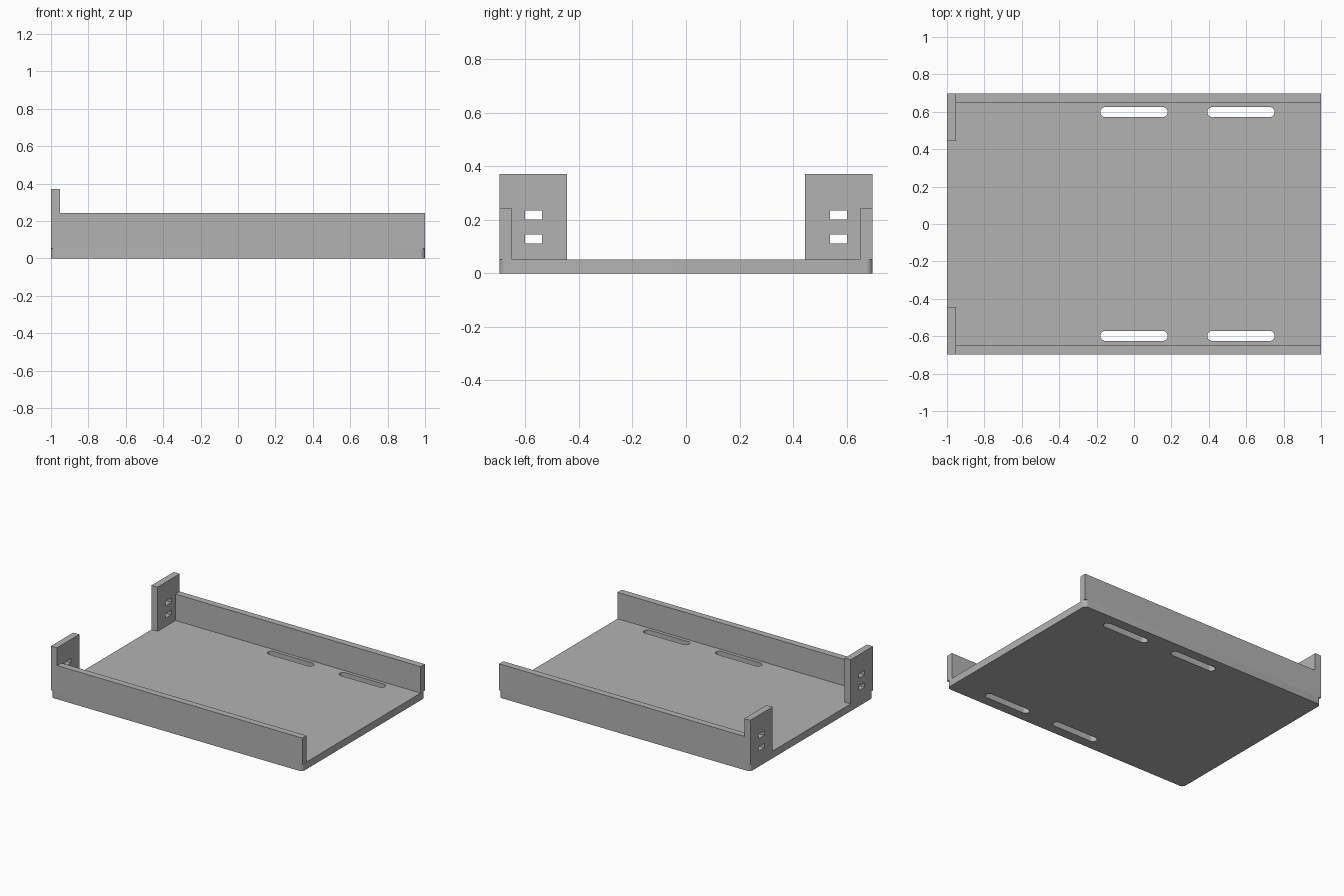
import bpy
import bmesh
from math import cos, sin, pi
from mathutils import Matrix, Vector

cube = bpy.data.objects.get("Cube")
if cube:
    bpy.data.objects.remove(cube, do_unlink=True)

# Overall sizes
HALF_X, HALF_Y = 1.0, 0.697
THICK = 0.052
WALL_TOP, TAB_TOP = 0.242, 0.37
WALL = 0.048
TAB_INNER = 0.445

grey = bpy.data.materials.new("light_grey")
grey.use_nodes = True
grey.diffuse_color = (0.45, 0.45, 0.45, 1)
grey.node_tree.nodes["Principled BSDF"].inputs["Base Color"].default_value = grey.diffuse_color


def rectangle(x0, x1, y0, y1, radius=0, steps=8):
    """Outline of a rectangle, with rounded corners if a radius is given."""
    if not radius:
        return [(x0, y0), (x1, y0), (x1, y1), (x0, y1)]
    centres = [(x1 - radius, y1 - radius), (x0 + radius, y1 - radius),
               (x0 + radius, y0 + radius), (x1 - radius, y0 + radius)]
    points = []
    for quarter, (cx, cy) in enumerate(centres):
        for i in range(steps + 1):
            a = (quarter + i / steps) * pi / 2
            points.append((cx + radius * cos(a), cy + radius * sin(a)))
    return points


def plate(name, outlines, thickness, matrix):
    """Flat plate from an outer outline and hole outlines, extruded from local z = 0."""
    curve = bpy.data.curves.new(name, "CURVE")
    curve.dimensions = "2D"
    curve.fill_mode = "BOTH"
    curve.extrude = thickness / 2
    for points in outlines:
        spline = curve.splines.new("POLY")
        spline.points.add(len(points) - 1)
        for point, (x, y) in zip(spline.points, points):
            point.co = (x, y, 0, 1)
        spline.use_cyclic_u = True
    helper = bpy.data.objects.new(name + "_outline", curve)
    bpy.context.collection.objects.link(helper)
    graph = bpy.context.evaluated_depsgraph_get()
    mesh = bpy.data.meshes.new_from_object(helper.evaluated_get(graph))
    bpy.data.objects.remove(helper, do_unlink=True)

    # Weld caps to sides and place the plate
    bm = bmesh.new()
    bm.from_mesh(mesh)
    bmesh.ops.remove_doubles(bm, verts=bm.verts, dist=0.0001)
    bmesh.ops.transform(bm, matrix=matrix @ Matrix.Translation((0, 0, thickness / 2)), verts=bm.verts)
    bmesh.ops.recalc_face_normals(bm, faces=bm.faces)
    bm.to_mesh(mesh)
    bm.free()
    mesh.materials.clear()
    mesh.materials.append(grey)
    obj = bpy.data.objects.new(name, mesh)
    bpy.context.collection.objects.link(obj)
    bpy.ops.object.select_all(action="DESELECT")
    obj.select_set(True)
    bpy.context.view_layer.objects.active = obj
    bpy.ops.object.shade_smooth_by_angle()
    return obj


# Base plate with rounded corners and four long slots
slots = []
for side in (-1, 1):
    for centre in (0, 0.572):
        y = side * 0.598
        slots.append(rectangle(centre - 0.18, centre + 0.18, y - 0.027, y + 0.027, 0.0269))
base = rectangle(-HALF_X, HALF_X, -HALF_Y, HALF_Y, 0.026)
plate("base_plate", [base] + slots, THICK, Matrix())

# Local plate axes turned so that x, y, z become y, z, x
upright = Matrix(((0, 0, 1, -HALF_X), (1, 0, 0, 0), (0, 1, 0, 0), (0, 0, 0, 1)))

for side, label in ((-1, "right"), (1, "left")):
    # Mounting tab with two rectangular holes
    def span(a, b):
        return sorted((side * a, side * b))
    outlines = [rectangle(*span(TAB_INNER, HALF_Y), THICK, TAB_TOP)]
    for z in (0.112, 0.201):
        outlines.append(rectangle(*span(0.538, 0.601), z, z + 0.033))
    plate("mounting_tab_" + label, outlines, WALL, upright)

    # Long side wall, running from the tab to the open end
    wall = rectangle(-HALF_X + WALL, HALF_X, *span(HALF_Y - WALL, HALF_Y))
    plate("side_wall_" + label, [wall], WALL_TOP - THICK,
          Matrix.Translation(Vector((0, 0, THICK))))
